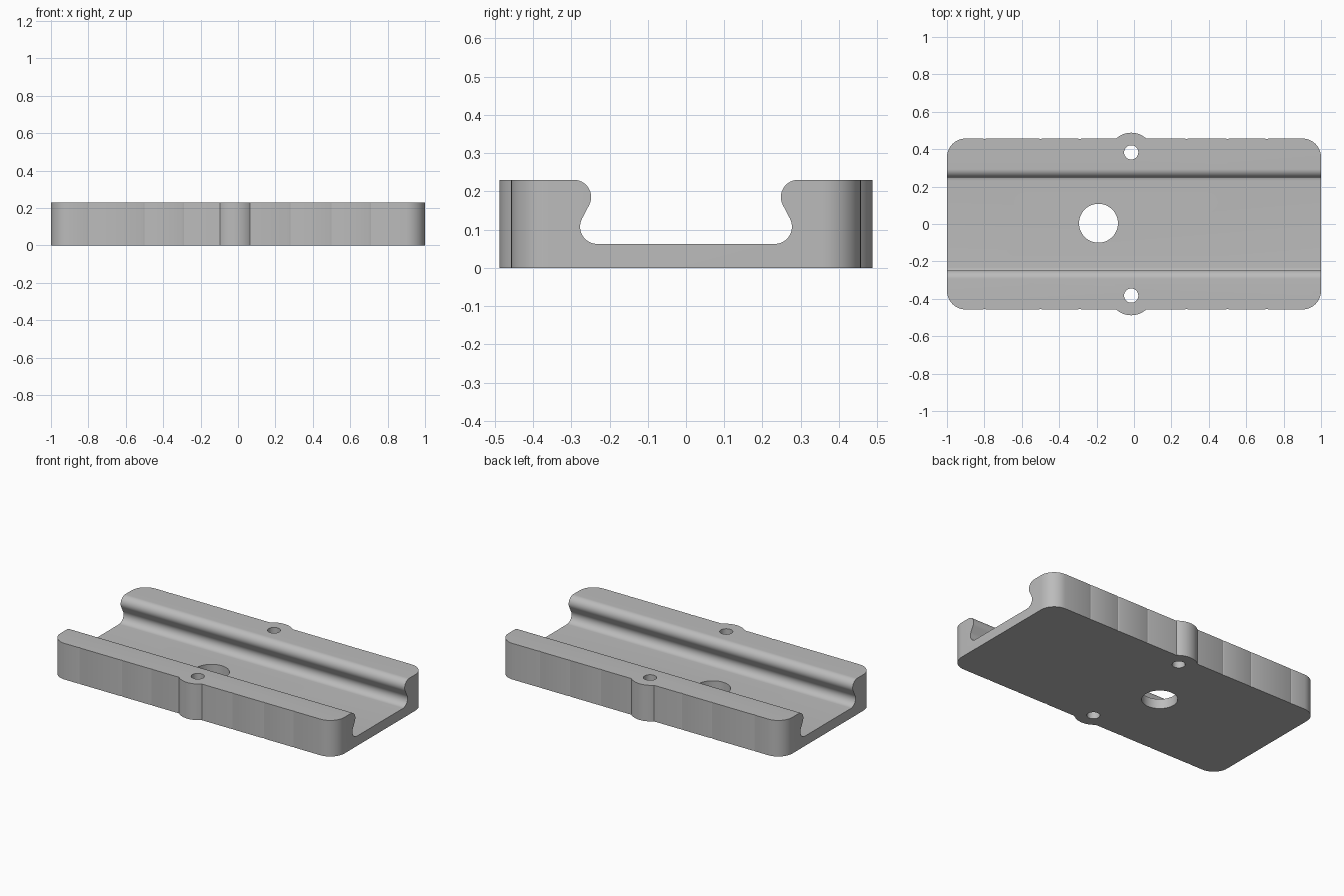
import bpy
import bmesh
from math import acos, atan2, cos, hypot, pi, sin, sqrt
from mathutils import Vector

if "Cube" in bpy.data.objects:
    bpy.data.objects.remove(bpy.data.objects["Cube"], do_unlink=True)

HALF_X, HALF_Y, HEIGHT = 1.0, 0.457, 0.23
BOSS_X = -0.015

grey = bpy.data.materials.new("plain grey")
grey.use_nodes = True
colour = (0.5, 0.5, 0.5, 1)
grey.diffuse_color = colour
grey.node_tree.nodes["Principled BSDF"].inputs["Base Color"].default_value = colour


def arc(cx, cy, r, a0, a1, n=12):
    return [(cx + r * cos(a0 + (a1 - a0) * i / n),
             cy + r * sin(a0 + (a1 - a0) * i / n)) for i in range(n + 1)]


def prism(name, points, move):
    """Sweep a closed 2D outline along a vector into a solid."""
    bm = bmesh.new()
    face = bm.faces.new([bm.verts.new(p) for p in points])
    swept = bmesh.ops.extrude_face_region(bm, geom=[face])["geom"]
    verts = [v for v in swept if isinstance(v, bmesh.types.BMVert)]
    bmesh.ops.translate(bm, verts=verts, vec=Vector(move))
    bmesh.ops.recalc_face_normals(bm, faces=bm.faces)
    mesh = bpy.data.meshes.new(name)
    bm.to_mesh(mesh)
    bm.free()
    mesh.materials.append(grey)
    obj = bpy.data.objects.new(name, mesh)
    bpy.context.collection.objects.link(obj)
    return obj


# Plate outline: rounded corners, a round boss and fine score lines on each long side
def long_side():
    r = 0.1
    pts = arc(HALF_X - r, HALF_Y - r, r, 0, pi / 2)
    for x in (0.71, 0.5, 0.28):
        pts += [(x + 0.01, HALF_Y), (x, HALF_Y - 0.003), (x - 0.01, HALF_Y)]
    boss_r, boss_y = 0.119, 0.369
    a = acos(sqrt(boss_r ** 2 - (HALF_Y - boss_y) ** 2) / boss_r)
    pts += arc(BOSS_X, boss_y, boss_r, a, pi - a, 20)
    for x in (-0.29, -0.5, -0.8):
        pts += [(x + 0.01, HALF_Y), (x, HALF_Y - 0.003), (x - 0.01, HALF_Y)]
    return pts + arc(r - HALF_X, HALF_Y - r, r, pi / 2, pi)


side = long_side()
outline = side + [(x, -y) for x, y in reversed(side)]
plate = prism("channel_plate", [(x, y, 0) for x, y in outline], (0, 0, HEIGHT))

# Channel section: rounded undercut foot joined to a rounded lip by a tangent line
r = 0.045
foot, lip = (0.232, 0.0625 + r), (0.293, HEIGHT - r)
dy, dz = lip[0] - foot[0], lip[1] - foot[1]
tangent = atan2(dz, dy) - acos(2 * r / hypot(dy, dz))
wall = arc(*foot, r, -pi / 2, tangent, 16) + arc(*lip, r, pi + tangent, pi / 2, 16)
wall.append((lip[0], HEIGHT + 0.1))
section = wall + [(-y, z) for y, z in reversed(wall)]
cutters = [prism("channel_cutter", [(-1.2, y, z) for y, z in section], (2.4, 0, 0))]

# Through holes: one large in the floor, one small at each boss
for name, x, y, radius in (("floor_hole", -0.19, 0.004, 0.104),
                           ("back_hole", BOSS_X, 0.383, 0.038),
                           ("front_hole", BOSS_X, -0.383, 0.038)):
    ring = arc(x, y, radius, 0, 2 * pi, 48)[:-1]
    cutters.append(prism(name + "_cutter", [(a, b, -0.1) for a, b in ring], (0, 0, 0.5)))

bpy.ops.object.select_all(action="DESELECT")
plate.select_set(True)
bpy.context.view_layer.objects.active = plate
for cutter in cutters:
    cutter.hide_render = True
    mod = plate.modifiers.new("cut", "BOOLEAN")
    mod.operation = "DIFFERENCE"
    mod.solver = "EXACT"
    mod.object = cutter
    bpy.ops.object.modifier_apply(modifier=mod.name)
    bpy.data.objects.remove(cutter, do_unlink=True)

bpy.ops.object.shade_smooth_by_angle(angle=pi / 6)
